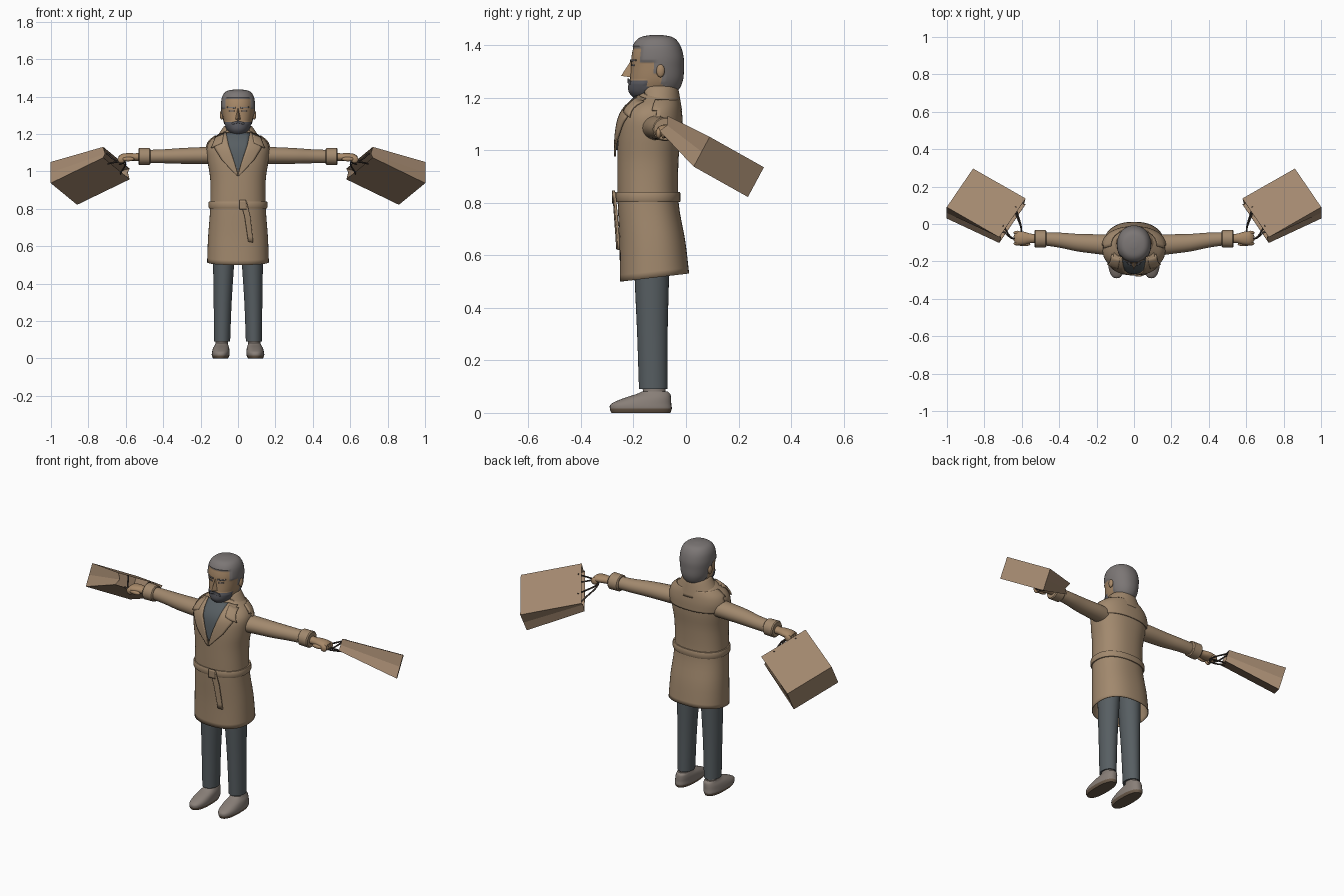
import bpy, bmesh, math
from mathutils import Vector

if "Cube" in bpy.data.objects:
    bpy.data.objects.remove(bpy.data.objects["Cube"], do_unlink=True)


def material(name, rgb):
    m = bpy.data.materials.new(name)
    m.use_nodes = True
    m.diffuse_color = (*rgb, 1)
    m.node_tree.nodes["Principled BSDF"].inputs["Base Color"].default_value = (*rgb, 1)
    return m


COAT = material("tan cloth", (0.36, 0.25, 0.155))
PAPER = material("brown paper", (0.37, 0.25, 0.16))
SKIN = material("skin", (0.39, 0.25, 0.14))
SLATE = material("slate cloth", (0.095, 0.112, 0.122))
HAIR = material("grey hair", (0.2, 0.182, 0.178))
BEARD = material("dark grey beard", (0.1, 0.1, 0.115))
SHOE = material("grey leather", (0.25, 0.213, 0.188))
SOLE = material("brown sole", (0.15, 0.105, 0.07))
CORD = material("dark cord", (0.045, 0.035, 0.03))


def finish(name, bm, mats, mirror=False, thick=0, smooth=True):
    bmesh.ops.recalc_face_normals(bm, faces=bm.faces)
    me = bpy.data.meshes.new(name)
    bm.to_mesh(me)
    bm.free()
    ob = bpy.data.objects.new(name, me)
    bpy.context.collection.objects.link(ob)
    for m in mats:
        me.materials.append(m)
    if thick:
        s = ob.modifiers.new("thickness", 'SOLIDIFY')
        s.thickness, s.offset = thick, 0
    if mirror:
        ob.modifiers.new("mirror", 'MIRROR').use_mirror_merge = False
    if smooth:
        bpy.ops.object.select_all(action='DESELECT')
        ob.select_set(True)
        bpy.context.view_layer.objects.active = ob
        bpy.ops.object.shade_smooth_by_angle(angle=math.radians(40))
    return ob


def dense(rings, k):
    """Smooth interpolation between ring measurements."""
    out = []
    for i in range(len(rings) - 1):
        quad = [rings[max(i - 1, 0)], rings[i], rings[i + 1], rings[min(i + 2, len(rings) - 1)]]
        for s in range(k):
            t = s / k
            out.append([b + t * (c - a) / 2 + t * t * (2 * a - 5 * b + 4 * c - d) / 2
                        + t ** 3 * (3 * b - a - 3 * c + d) / 2 for a, b, c, d in zip(*quad)])
    return out + [list(rings[-1])]


def loft(rings, axis='z', sides=32, p=2, k=4, caps=True, tilt=None):
    """Rings are (position, centre u, centre v, radius u, radius v)."""
    bm, prev = bmesh.new(), None
    for w, cu, cv, ru, rv in dense(rings, k):
        ring = []
        for i in range(sides):
            a = math.tau * i / sides
            c, s = math.cos(a), math.sin(a)
            u = cu + ru * math.copysign(abs(c) ** (2 / p), c)
            v = cv + rv * math.copysign(abs(s) ** (2 / p), s)
            h = w + (tilt(w, v) if tilt else 0)
            ring.append(bm.verts.new((u, v, h) if axis == 'z' else (h, u, v)))
        if prev:
            for i in range(sides):
                j = (i + 1) % sides
                bm.faces.new((prev[i], prev[j], ring[j], ring[i]))
        elif caps:
            bm.faces.new(ring)
        prev = ring
    if caps:
        bm.faces.new(prev)
    return bm


def front_y(rings, p, x, z):
    """Depth of a lofted front at x, z."""
    d = dense(rings, 4)
    lo, hi = next(((a, b) for a, b in zip(d, d[1:]) if a[0] <= z <= b[0]), (d[-2], d[-1]))
    t = min(1, max(0, (z - lo[0]) / (hi[0] - lo[0])))
    _, _, cy, rx, ry = [a + t * (b - a) for a, b in zip(lo, hi)]
    return cy - ry * (1 - min(abs(x / rx), 0.985) ** p) ** (1 / p)


def patch(name, mat, left, right, off, rings, p, mirror=False, thick=0.008):
    """Plate between two x-z edges, laid over a lofted front."""
    bm, rows = bmesh.new(), []
    steps, cols = 5, 6
    for n in range(steps * (len(left) - 1) + 1):
        i = min(n // steps, len(left) - 2)
        t = n / steps - i
        a = Vector(left[i]).lerp(Vector(left[i + 1]), t)
        b = Vector(right[i]).lerp(Vector(right[i + 1]), t)
        pts = [a.lerp(b, c / cols) for c in range(cols + 1)]
        rows.append([bm.verts.new((q.x, front_y(rings, p, q.x, q.y) - off, q.y)) for q in pts])
    for r, s in zip(rows, rows[1:]):
        for c in range(cols):
            bm.faces.new((r[c], r[c + 1], s[c + 1], s[c]))
    return finish(name, bm, [mat], mirror, thick)


def ball(name, mat, loc, size, mirror=True):
    bm = bmesh.new()
    bmesh.ops.create_uvsphere(bm, u_segments=16, v_segments=10, radius=1)
    for v in bm.verts:
        v.co = Vector([c * s + o for c, s, o in zip(v.co, size, loc)])
    return finish(name, bm, [mat], mirror)


# Coat body, hem lower in front
coat = [(0.515, 0, -0.12, 0.163, 0.13), (0.65, 0, -0.128, 0.158, 0.123), (0.8, 0, -0.144, 0.147, 0.114),
        (0.95, 0, -0.145, 0.146, 0.114), (1.05, 0, -0.14, 0.16, 0.117), (1.12, 0, -0.135, 0.166, 0.112),
        (1.16, 0, -0.128, 0.15, 0.1), (1.19, 0, -0.118, 0.115, 0.083), (1.22, 0, -0.11, 0.07, 0.06)]
P = 2.3
hem = lambda z, y: 0.12 * (y + 0.12) * max(0, (0.75 - z) / 0.24)
finish("coat", loft(coat, p=P, sides=48, caps=False, tilt=hem), [COAT], thick=0.004)

# Back yoke
yoke = [(z, 0, cy, rx + 0.007, ry + 0.007) for z, _, cy, rx, ry in
        [(1.075, 0, -0.138, 0.163, 0.116), coat[5], coat[6], coat[7]]]
bm = loft(yoke, p=P, sides=48, caps=False)
bmesh.ops.delete(bm, geom=[f for f in bm.faces if f.calc_center_median().y < -0.12], context='FACES')
finish("back_yoke", bm, [COAT], thick=0.006)

# Turned-down collar, open at the front
bm = loft([(1.15, 0, -0.108, 0.135, 0.09), (1.2, 0, -0.105, 0.1, 0.079), (1.235, 0, -0.103, 0.076, 0.07),
           (1.238, 0, -0.103, 0.068, 0.063), (1.2, 0, -0.103, 0.06, 0.056)], sides=48, caps=False, k=3)
bmesh.ops.delete(bm, geom=[f for f in bm.faces if f.calc_center_median().y < -0.155], context='FACES')
finish("collar", bm, [COAT], thick=0.006)

# Shirt front and lapels
edge = [(0.066, 1.205), (0.055, 1.14), (0.03, 1.07), (0.001, 1.0)]
patch("shirt_front", SLATE, [(-x, z) for x, z in edge], edge, 0.005, coat, P)
patch("lapel", COAT, [(0.064, 1.208), (0.05, 1.14), (0.026, 1.07), (0, 0.985)],
      [(0.105, 1.195), (0.125, 1.125), (0.085, 1.06), (0.004, 0.975)], 0.012, coat, P, True)
patch("lapel_notch", COAT, [(0.075, 1.2), (0.085, 1.15)], [(0.118, 1.185), (0.142, 1.125)],
      0.014, coat, P, True)

# Belt with hanging end
belt = [(z, 0, -0.144, 0.155 + g, 0.121 + g) for z, g in [(0.803, 0), (0.81, 0.003), (0.832, 0.003), (0.84, 0)]]
finish("belt", loft(belt, p=P, sides=48, k=1), [COAT])
patch("belt_end", COAT, [(0.012, 0.84), (0.035, 0.76), (0.055, 0.625)],
      [(0.045, 0.84), (0.065, 0.76), (0.08, 0.62)], 0.016, coat, P, thick=0.009)
patch("belt_knot", COAT, [(0.008, 0.846), (0.008, 0.797)], [(0.042, 0.846), (0.046, 0.797)], 0.019, coat, P)

# Trousers, ankles and shoes
finish("trouser_leg", loft([(0.09, 0.085, -0.125, 0.043, 0.054), (0.3, 0.082, -0.128, 0.048, 0.058),
                            (0.5, 0.077, -0.13, 0.056, 0.065), (0.66, 0.072, -0.13, 0.062, 0.07)]),
       [SLATE], True)
finish("ankle", loft([(0.05, 0.088, -0.12, 0.032, 0.042), (0.11, 0.086, -0.122, 0.034, 0.044)], k=1), [SHOE], True)
shoe = loft([(0, 0.093, -0.172, 0.04, 0.112), (0.016, 0.093, -0.172, 0.047, 0.118),
             (0.035, 0.092, -0.17, 0.047, 0.114), (0.056, 0.09, -0.147, 0.043, 0.09),
             (0.072, 0.088, -0.124, 0.036, 0.064), (0.082, 0.088, -0.118, 0.032, 0.048)], p=2.4)
for f in shoe.faces:
    f.material_index = int(f.calc_center_median().z < 0.016)
    for v in f.verts:
        v.co.x += 0
finish("shoe", shoe, [SHOE, SOLE], True)

# Sleeves, cuffs and hands
finish("sleeve", loft([(0.1, -0.12, 1.085, 0.058, 0.05), (0.17, -0.11, 1.085, 0.054, 0.046),
                       (0.3, -0.1, 1.083, 0.047, 0.042), (0.4, -0.086, 1.081, 0.04, 0.037),
                       (0.49, -0.079, 1.08, 0.034, 0.035)], 'x'), [COAT], True)
finish("cuff", loft([(0.468, -0.079, 1.08, 0.04, 0.04), (0.473, -0.079, 1.08, 0.046, 0.045),
                     (0.526, -0.079, 1.08, 0.048, 0.046), (0.532, -0.079, 1.08, 0.043, 0.041)], 'x', k=1),
       [COAT], True)
finish("hand", loft([(0.51, -0.078, 1.078, 0.025, 0.022), (0.55, -0.077, 1.077, 0.025, 0.02),
                     (0.585, -0.076, 1.077, 0.034, 0.021), (0.62, -0.076, 1.074, 0.036, 0.02),
                     (0.638, -0.076, 1.068, 0.028, 0.014)], 'x', sides=20), [SKIN], True)
for i in range(4):
    ball("finger", SKIN, (0.624, -0.104 + 0.019 * i, 1.064), (0.02, 0.011, 0.02))
ball("thumb", SKIN, (0.588, -0.108, 1.066), (0.034, 0.011, 0.012))

# Head with hair and beard regions
head = [(1.2, 0, -0.152, 0.03, 0.04), (1.225, 0, -0.128, 0.057, 0.086), (1.265, 0, -0.115, 0.075, 0.098),
        (1.32, 0, -0.111, 0.084, 0.098), (1.36, 0, -0.111, 0.086, 0.096), (1.4, 0, -0.112, 0.079, 0.084),
        (1.425, 0, -0.112, 0.058, 0.06), (1.434, 0, -0.112, 0.015, 0.016)]
bm = loft(head, sides=64, p=2.15, k=6)
for f in bm.faces:
    c = f.calc_center_median()
    hair = c.z > 1.388 or c.y > -0.092 or (c.y > -0.172 and c.z > 1.335) or (c.y > -0.125 and c.z > 1.29)
    beard = c.z < 1.263 and c.y < -0.145
    f.material_index = 1 if hair else 2 if beard else 0
bm.normal_update()
for v in bm.verts:
    kinds = {f.material_index for f in v.link_faces}
    if 0 not in kinds:
        v.co += v.normal * 0.005
finish("head", bm, [SKIN, HAIR, BEARD])
finish("neck", loft([(1.14, 0, -0.115, 0.055, 0.055), (1.25, 0, -0.11, 0.05, 0.055)], k=1), [SKIN])
ball("ear", SKIN, (0.087, -0.097, 1.302), (0.01, 0.016, 0.025))
patch("eyebrow", HAIR, [(0.014, 1.344), (0.014, 1.337)], [(0.056, 1.346), (0.056, 1.34)], 0.003, head, 2.15, True, 0.005)
patch("eye", BEARD, [(0.02, 1.326), (0.02, 1.321)], [(0.046, 1.326), (0.046, 1.321)], 0.001, head, 2.15, True, 0.003)
patch("moustache", BEARD, [(0, 1.272), (0, 1.259)], [(0.03, 1.263), (0.034, 1.25)], 0.006, head, 2.15, True)

# Nose
bm = bmesh.new()
bridge, tip, wing_l, wing_r, back = [bm.verts.new(c) for c in (
    (0, -0.207, 1.345), (0, -0.247, 1.283), (0.018, -0.203, 1.276), (-0.018, -0.203, 1.276), (0, -0.18, 1.3))]
for f in ((bridge, tip, wing_l), (bridge, wing_r, tip), (tip, wing_r, wing_l),
          (bridge, wing_l, back), (bridge, back, wing_r), (back, wing_l, wing_r)):
    bm.faces.new(f)
finish("nose", bm, [SKIN], smooth=False)

# Paper bags: open end by the hand, pinched gussets
mouth, base = Vector((0.72, -0.07, 1.13)), Vector((1.0, 0.09, 1.05))
w, t = Vector((-0.14, 0.205, -0.115)), Vector((0, -0.06, -0.112))
bm = bmesh.new()
V = bm.verts.new
m = [V(mouth), V(mouth + t * 0.25 + w * 0.07), V(mouth + t * 0.5),
     V(mouth + w + t * 0.5), V(mouth + w * 0.93 + t * 0.25), V(mouth + w)]
b = [V(base), V(base + t * 0.5), V(base + t), V(base + w + t), V(base + w + t * 0.5), V(base + w)]
for i in range(6):
    j = (i + 1) % 6
    bm.faces.new((m[i], m[j], b[j], b[i]))
bm.faces.new(b)
finish("paper_bag", bm, [PAPER], True, thick=0.003, smooth=False)

# Cord handles looping through the grip
grip = Vector((0.622, -0.08, 1.052))
for side in (0, 0.5):
    cu = bpy.data.curves.new("bag_handle", 'CURVE')
    cu.dimensions, cu.bevel_depth, cu.bevel_resolution, cu.use_fill_caps = '3D', 0.0045, 2, True
    sp = cu.splines.new('BEZIER')
    ends = [mouth + t * side + w * f + (base - mouth) * 0.06 for f in (0.25, 0.75)]
    path = [ends[0], grip + Vector((0.012, 0, 0)), grip + Vector((-0.012, 0.012, 0)), ends[1]]
    sp.bezier_points.add(len(path) - 1)
    for bp, co in zip(sp.bezier_points, path):
        bp.co = co
        bp.handle_left_type = bp.handle_right_type = 'AUTO'
    ob = bpy.data.objects.new("bag_handle", cu)
    cu.materials.append(CORD)
    bpy.context.collection.objects.link(ob)
    ob.modifiers.new("mirror", 'MIRROR').use_mirror_merge = False
